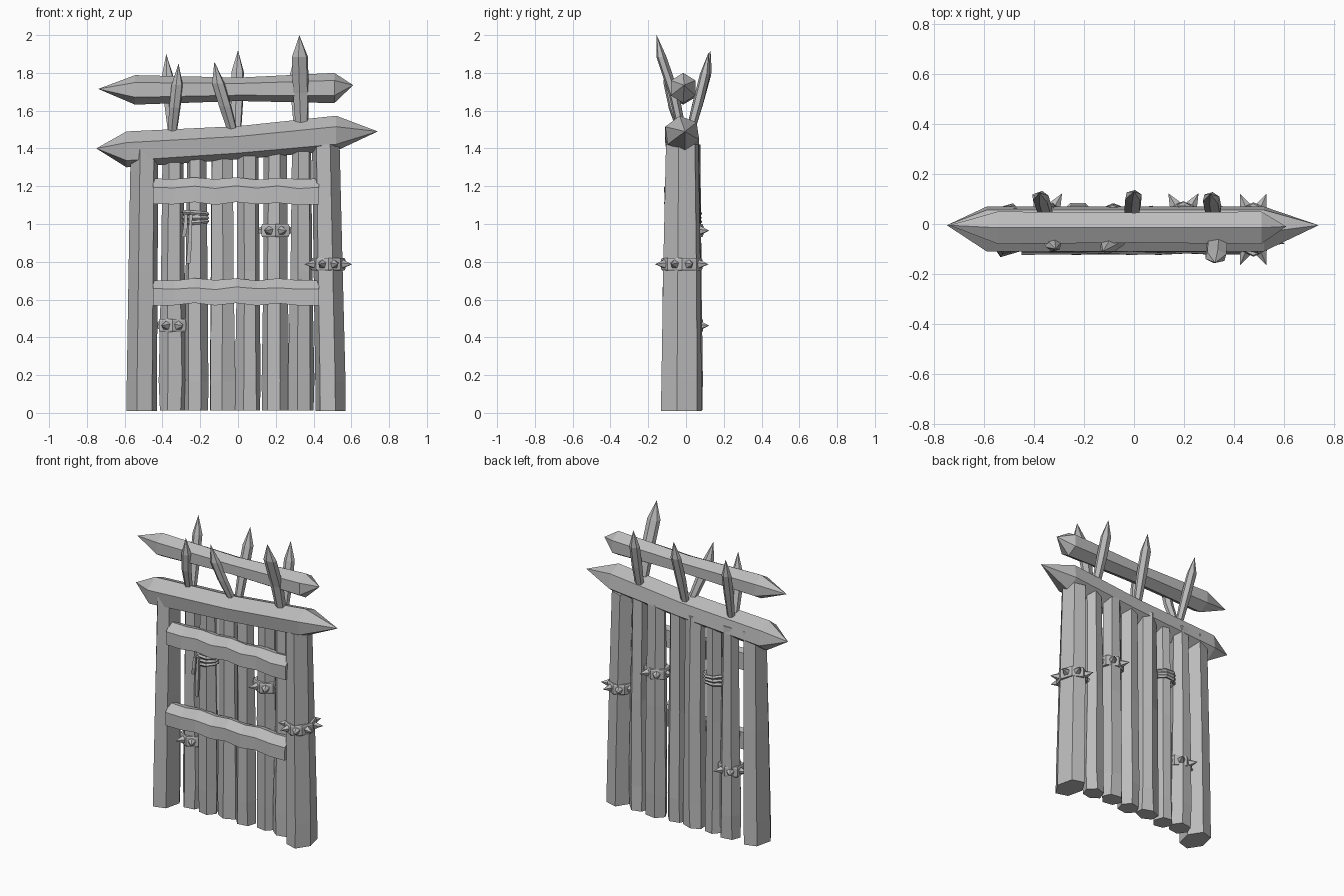
import bpy, bmesh, math, random
from mathutils import Vector

random.seed(4)
if "Cube" in bpy.data.objects:
    bpy.data.objects.remove(bpy.data.objects["Cube"])

wood = bpy.data.materials.new("plain grey")
wood.use_nodes = True
GREY = (0.5, 0.5, 0.5, 1)
wood.diffuse_color = GREY
wood.node_tree.nodes["Principled BSDF"].inputs["Base Color"].default_value = GREY


def ngon(n, phase=0.0):
    """Polygon section stretched to fill -1..1 both ways."""
    pts = [(math.cos(math.radians(phase) + math.tau * i / n),
            math.sin(math.radians(phase) + math.tau * i / n)) for i in range(n)]
    mx = max(abs(p[0]) for p in pts)
    my = max(abs(p[1]) for p in pts)
    return [(a / mx, b / my) for a, b in pts]


def loft(name, section, stations, along="z", jitter=0.0):
    """Skin a section along stations (x, y, z, half_a, half_b); zero size makes a tip."""
    bm = bmesh.new()
    rings = []
    for x, y, z, ra, rb in stations:
        if ra == 0:
            rings.append([bm.verts.new((x, y, z))])
            continue
        ring = []
        for a, b in section:
            a = a * ra + random.uniform(-jitter, jitter)
            b = b * rb + random.uniform(-jitter, jitter)
            ring.append(bm.verts.new((x + a, y + b, z) if along == "z" else (x, y + a, z + b)))
        rings.append(ring)
    n = len(section)
    for low, high in zip(rings, rings[1:]):
        for i in range(n):
            j = (i + 1) % n
            if len(low) == 1:
                bm.faces.new((low[0], high[j], high[i]))
            elif len(high) == 1:
                bm.faces.new((low[i], low[j], high[0]))
            else:
                bm.faces.new((low[i], low[j], high[j], high[i]))
    for ring in (rings[0], rings[-1]):
        if len(ring) > 1:
            bm.faces.new(ring)
    bmesh.ops.recalc_face_normals(bm, faces=bm.faces)
    mesh = bpy.data.meshes.new(name)
    bm.to_mesh(mesh)
    bm.free()
    mesh.materials.append(wood)
    obj = bpy.data.objects.new(name, mesh)
    bpy.context.collection.objects.link(obj)
    return obj


# Side posts, tapering upward
for name, bottom, top, phase in (("right_post", -0.51, -0.495, 12), ("left_post", 0.49, 0.465, -12)):
    loft(name, ngon(6, phase), [
        (bottom, -0.025, 0.01, 0.08, 0.108),
        (bottom * 0.998, -0.024, 0.17, 0.08, 0.106),
        ((bottom + top) / 2, -0.022, 0.75, 0.077, 0.099),
        (top, -0.02, 1.42, 0.073, 0.086)])

# Upright planks between the posts: centre, half width below, half width above, section turn
planks = [(-0.345, 0.072, 0.058, 8), (-0.222, 0.064, 0.05, -10), (-0.083, 0.066, 0.055, 30),
          (0.052, 0.066, 0.055, 10), (0.198, 0.072, 0.06, -8), (0.335, 0.068, 0.052, 14)]
for i, (x, low, high, phase) in enumerate(planks):
    y = 0.018 + 0.008 * (-1) ** i
    loft(f"plank_{i + 1}", ngon(6, phase), [
        (x, y, 0.012, low, 0.06),
        (x, y, 0.17, low, 0.06),
        (x, y, 0.75, (low + high) / 2, 0.056),
        (x, y - 0.005, 1.42, high, 0.052)], jitter=0.004)

# Cross rails with a sloping top and chipped edges
rail_section = [(-1, -1), (-1, 0.3), (0.1, 1), (1, 0.85), (1, -0.9)]
for name, z, y in (("upper_rail", 1.175, -0.068), ("lower_rail", 0.64, -0.076)):
    stations = []
    for i in range(9):
        x = -0.45 + 0.11 * i
        lift = 0.005 * (-1) ** i - 0.008 * (i in (0, 8))
        stations.append((x, y, z + lift, 0.045, 0.066))
    loft(name, rail_section, stations, "x", jitter=0.003)

# Pointed horizontal beams
loft("lintel_beam", ngon(6, 98), [
    (-0.75, -0.005, 1.40, 0, 0),
    (-0.59, -0.02, 1.395, 0.09, 0.095),
    (0.0, -0.02, 1.43, 0.09, 0.088),
    (0.52, -0.02, 1.48, 0.09, 0.093),
    (0.74, -0.005, 1.49, 0, 0)], "x")
loft("top_beam", ngon(6, 90), [
    (-0.74, -0.005, 1.715, 0, 0),
    (-0.545, -0.015, 1.71, 0.065, 0.078),
    (0.0, -0.015, 1.713, 0.06, 0.062),
    (0.51, -0.015, 1.72, 0.065, 0.08),
    (0.61, -0.01, 1.735, 0, 0)], "x")

# Crossed stakes holding the top beam: base x, tip x, tip y, tip z, half width
stakes = [("front_stake_1", -0.35, -0.315, -0.10, 1.85, 0.03),
          ("front_stake_2", -0.02, -0.125, -0.11, 1.86, 0.033),
          ("front_stake_3", 0.34, 0.325, -0.155, 2.0, 0.042),
          ("back_stake_1", -0.345, -0.38, 0.125, 1.90, 0.03),
          ("back_stake_2", -0.01, 0.0, 0.13, 1.92, 0.033),
          ("back_stake_3", 0.325, 0.305, 0.12, 1.91, 0.033)]
for name, x0, x1, y1, z1, w in stakes:
    side = math.copysign(1, y1)
    dx, shoulder = x1 - x0, z1 - 0.115
    bend = (1.5 + shoulder) / 2
    loft(name, ngon(6, 20), [
        (x0, side * 0.015, 1.46, w * 0.75, 0.022),
        (x0 + dx * 0.45, side * 0.065, bend, w, 0.028),
        (x0 + dx * 0.8, y1 * 0.84, shoulder, w, 0.027),
        (x1, y1, z1, 0, 0)])


def spike(name, base, direction, length, radius):
    d = Vector(direction).normalized()
    bpy.ops.mesh.primitive_cone_add(
        vertices=5, radius1=radius, radius2=0, depth=length,
        location=Vector(base) + d * length / 2, rotation=d.to_track_quat("Z", "Y").to_euler())
    obj = bpy.context.object
    obj.name = name
    obj.data.materials.append(wood)


def spiked_band(name, x, y, z, rx, ry, count, phase):
    loft(name, ngon(count, phase + 180 / count), [
        (x, y, z - 0.034, rx, ry), (x, y, z - 0.024, rx * 1.05, ry * 1.05),
        (x, y, z + 0.024, rx * 1.05, ry * 1.05), (x, y, z + 0.034, rx, ry)])
    for i in range(count):
        a = math.radians(phase) + math.tau * i / count
        c, s = math.cos(a), math.sin(a)
        spike(f"{name}_spike_{i + 1}", (x + c * rx * 0.95, y + s * ry * 0.95, z),
              (c, s, 0), 0.055, 0.025)


# Spiked bands around a post and two planks
spiked_band("post_band", 0.478, -0.022, 0.787, 0.086, 0.104, 8, 22.5)
spiked_band("high_plank_band", 0.198, 0.018, 0.965, 0.07, 0.07, 6, 0)
spiked_band("low_plank_band", -0.348, 0.02, 0.462, 0.068, 0.067, 6, 0)

# Rope coils with hanging ends
for i, z in enumerate((1.01, 1.033, 1.057)):
    bpy.ops.mesh.primitive_torus_add(
        major_segments=8, minor_segments=5, major_radius=0.066, minor_radius=0.012,
        location=(-0.225, 0.012, z), rotation=(0, 0.08 * (i - 1), 0.39))
    coil = bpy.context.object
    coil.name = f"rope_coil_{i + 1}"
    coil.data.materials.append(wood)
for name, x, end in (("long_rope_end", -0.25, 0.79), ("short_rope_end", -0.275, 0.93)):
    loft(name, ngon(4, 45), [
        (x, -0.06, 1.05, 0.008, 0.008),
        (x - 0.004, -0.064, (1.03 + end) / 2, 0.011, 0.008),
        (x - 0.014, -0.056, end, 0.011, 0.006)])
